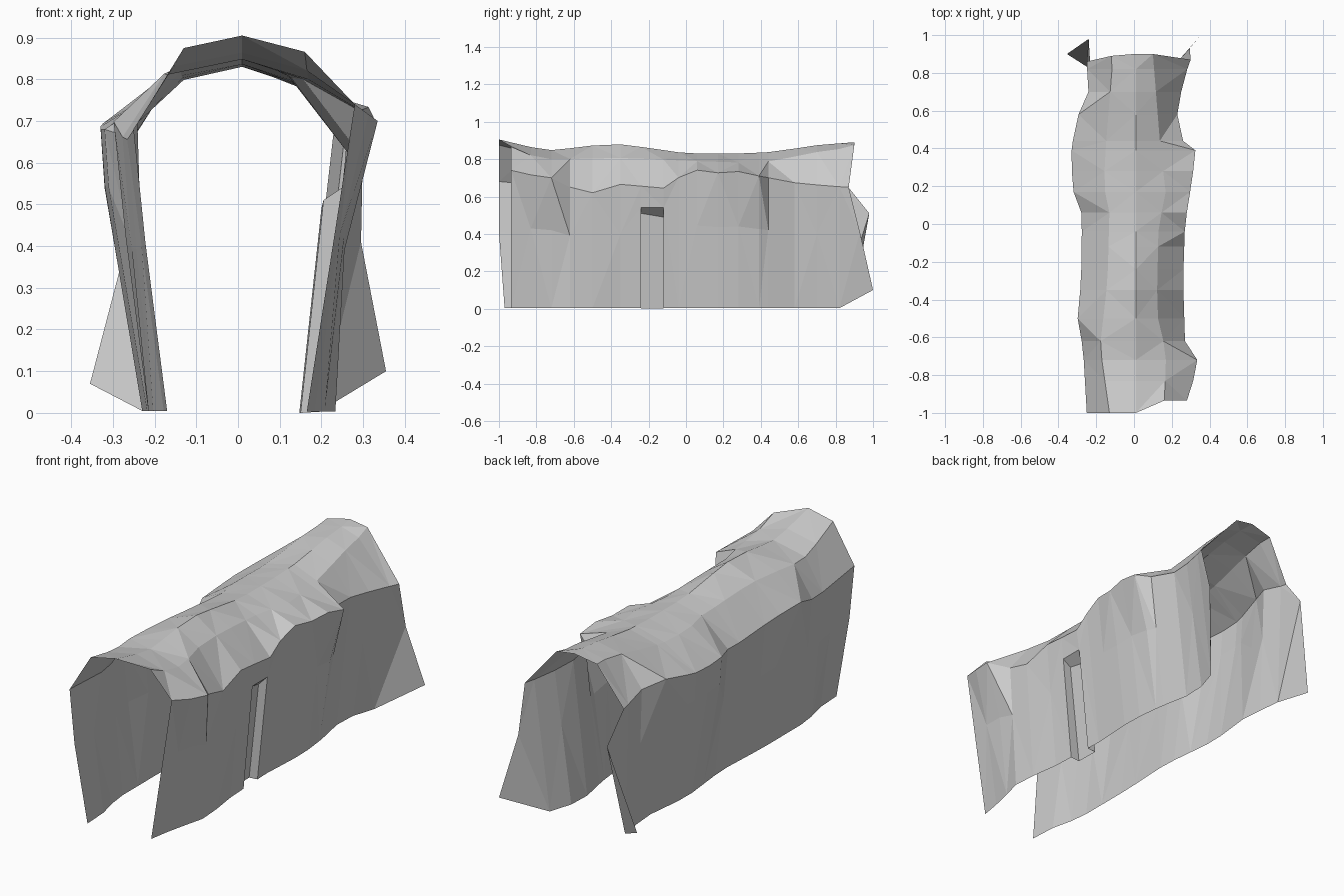
import bpy

if "Cube" in bpy.data.objects:
    bpy.data.objects.remove(bpy.data.objects["Cube"])


def sample(keys, y):
    """Piecewise-linear lookup in (y, value) keys."""
    if y <= keys[0][0]:
        return keys[0][1]
    for (a, va), (b, vb) in zip(keys, keys[1:]):
        if y <= b:
            return va + (vb - va) * (y - a) / (b - a)
    return keys[-1][1]


def add_object(name, verts, faces):
    mesh = bpy.data.meshes.new(name)
    mesh.from_pydata(verts, [], faces)
    mesh.update()
    obj = bpy.data.objects.new(name, mesh)
    bpy.context.collection.objects.link(obj)


# Wall foot lines: x along the tunnel
foot_l = [(-1, -.17), (-.93, -.155), (-.67, -.215), (-.31, -.215), (0, -.2), (.33, -.235),
          (.6, -.205), (.82, -.23)]
foot_r = [(-1, .165), (-.76, .19), (-.66, .235), (-.53, .23), (-.35, .205), (-.05, .19), (.23, .205),
          (.41, .185), (.59, .15), (.75, .16), (.87, .22)]
# Shoulder lines: x and height
side_l = [(-1, -.25), (-.65, -.27), (-.52, -.3), (-.3, -.28), (.05, -.275), (.17, -.32), (.35, -.335),
          (.55, -.31), (.68, -.24), (.85, -.25)]
side_lz = [(-1, .68), (-.65, .65), (-.52, .7), (0, .66), (.17, .68), (.35, .68), (.6, .72), (.85, .66)]
side_r = [(-1, .28), (-.72, .335), (-.62, .27), (-.3, .26), (0, .27), (.25, .31), (.39, .325),
          (.44, .26), (.6, .225), (.7, .25), (.85, .29)]
side_rz = [(-1, .74), (-.72, .7), (-.62, .65), (-.5, .62), (-.35, .665), (-.12, .645), (.03, .75),
           (.13, .72), (.25, .74), (.39, .71), (.6, .67), (.85, .65)]
# Roof edges and crown
roof_l = [(-1, -.13), (-.65, -.18), (-.3, -.14), (.07, -.13), (.2, -.16), (.4, -.15), (.9, -.11)]
roof_r = [(-1, .16), (-.68, .17), (-.47, .12), (0, .13), (.15, .17), (.4, .14), (.9, .1)]
crown_z = [(-1, .905), (-.75, .845), (-.6, .86), (-.4, .885), (-.2, .86), (0, .83), (.3, .83),
           (.5, .84), (.65, .87), (.89, .89)]
drop = [(-1, .03), (-.75, .035), (-.4, .06), (0, .03), (.4, .04), (.9, .02)]

NICHE = (-.24, -.12)        # recess in the right wall
stations = [-1, -.83, -.72, -.62, -.5, -.35, *NICHE, -.04, .06, .17, .28, .39, .44, .58, .7, .82]


def ring(y):
    fl, fr = sample(foot_l, y), sample(foot_r, y)
    sl, sr = sample(side_l, y), sample(side_r, y)
    lz, rz = sample(side_lz, y), sample(side_rz, y)
    cz, d = sample(crown_z, y), sample(drop, y)
    yr = max(y, -.935)      # right wall starts a little further back
    mid_r = (fr + (min(sr, .285) - fr) * .6, yr, rz * .6)
    if y in NICHE:
        mid_r = (.25, y, .54)
    if .1 < y < .5:         # overhanging bulge on the left
        mid_l = (sl + .01, y, .54)
    else:
        mid_l = (fl + (sl - fl) * .65, y, lz * .6)
    return [(fl, y + .03 if y == -1 else y, .005), mid_l, (sl, y, lz),
            (sample(roof_l, y), y, cz - d), (.01, y, cz),
            (sample(roof_r, y), yr, cz - d * 1.3), (sr, yr, rz),
            mid_r, (fr, yr, .003)]


rings = [ring(y) for y in stations]
# Back mouth with flared wall flaps
rings.append([(-.355, .9, .07), (-.24, .98, .51), (-.25, .86, .66), (-.12, .89, .865), (0, .9, .89),
              (.1, .9, .875), (.3, .87, .65), (.295, .93, .41), (.355, 1, .1)])

# Single-skin faceted tunnel shell, open at the niche
n = len(rings[0])
faces = []
for i in range(len(rings) - 1):
    for j in range(n - 1):
        if stations[i] == NICHE[0] and j == n - 2:
            continue
        a, b, c, e = i * n + j, i * n + j + 1, (i + 1) * n + j + 1, (i + 1) * n + j
        if (i + j) % 2:
            faces += [(a, e, b), (e, c, b)]
        else:
            faces += [(a, e, c), (a, c, b)]
add_object("rock_tunnel", [p for r in rings for p in r], faces)

# Recessed niche panel with lintel and two jambs
outer = []
for y in NICHE:
    outer += ring(y)[-2:]
inner = [(.205, NICHE[0], .51), (.15, NICHE[0], 0), (.2, NICHE[1], .49), (.147, NICHE[1], 0)]
add_object("wall_niche", outer + inner,
           [(4, 5, 7, 6), (0, 4, 6, 2), (0, 1, 5, 4), (2, 6, 7, 3)])
